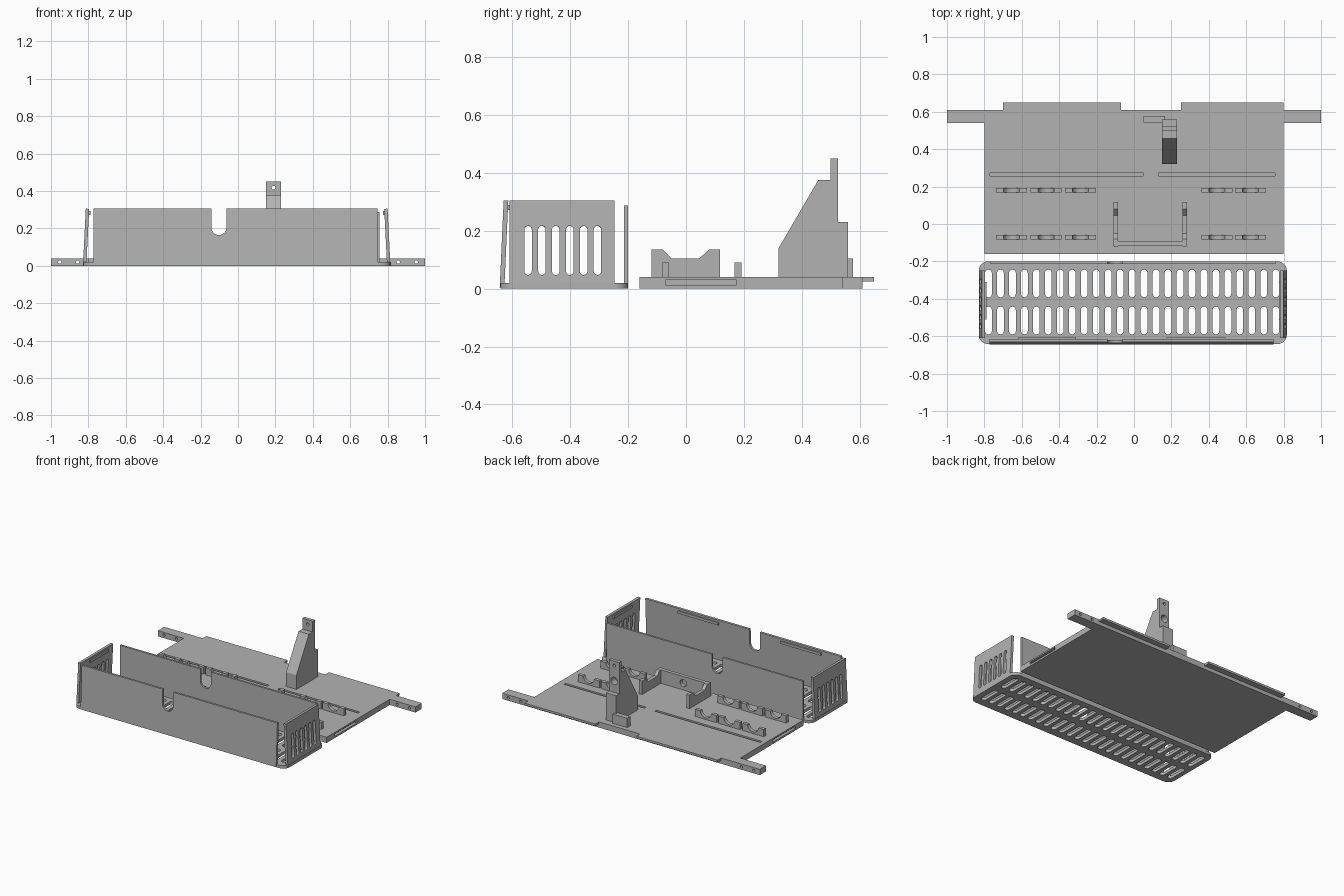
import bpy, bmesh
from math import pi, cos, sin, radians
from mathutils import Matrix, Vector

if "Cube" in bpy.data.objects:
    bpy.data.objects.remove(bpy.data.objects["Cube"])

grey = bpy.data.materials.new("plain grey")
grey.diffuse_color = (0.45, 0.45, 0.45, 1)
grey.use_nodes = True
grey.node_tree.nodes["Principled BSDF"].inputs["Base Color"].default_value = grey.diffuse_color
X, Y, Z = Vector((1, 0, 0)), Vector((0, 1, 0)), Vector((0, 0, 1))


def evaluated_mesh(ob):
    bpy.context.view_layer.update()
    deps = bpy.context.evaluated_depsgraph_get()
    return bpy.data.meshes.new_from_object(ob.evaluated_get(deps))


def panel(name, outline, t, origin, u, v, holes=()):
    """Flat outline with holes, thickness t centred on the origin plane."""
    cu = bpy.data.curves.new(name, 'CURVE')
    cu.dimensions, cu.fill_mode, cu.extrude = '2D', 'BOTH', t / 2
    for loop in [outline, *holes]:
        sp = cu.splines.new('POLY')
        sp.points.add(len(loop) - 1)
        for p, (a, b) in zip(sp.points, loop):
            p.co = (a, b, 0, 1)
        sp.use_cyclic_u = True
    tmp = bpy.data.objects.new(name + "_curve", cu)
    bpy.context.collection.objects.link(tmp)
    me = evaluated_mesh(tmp)
    bpy.data.objects.remove(tmp)
    n = u.cross(v).normalized()
    m = Matrix((u, v, n)).transposed().to_4x4()
    m.translation = origin
    bm = bmesh.new()
    bm.from_mesh(me)
    bmesh.ops.remove_doubles(bm, verts=bm.verts, dist=1e-5)
    bm.transform(m)
    bmesh.ops.recalc_face_normals(bm, faces=bm.faces)
    bm.to_mesh(me)
    bm.free()
    me.materials.clear()
    me.materials.append(grey)
    ob = bpy.data.objects.new(name, me)
    bpy.context.collection.objects.link(ob)
    return ob


def rect(a0, a1, b0, b1):
    return [(a0, b0), (a1, b0), (a1, b1), (a0, b1)]


def box(name, x0, x1, y0, y1, z0, z1):
    return panel(name, rect(x0, x1, y0, y1), z1 - z0, Vector((0, 0, (z0 + z1) / 2)), X, Y)


def arc(a, b, r, start, end, n=10):
    return [(a + r * cos(start + (end - start) * i / n),
             b + r * sin(start + (end - start) * i / n)) for i in range(n + 1)]


def circle(a, b, r, n=20):
    return arc(a, b, r, 0, 2 * pi, n)[:-1]


def slot(a, b0, b1, r):
    return arc(a, b1 - r, r, 0, pi) + arc(a, b0 + r, r, pi, 2 * pi)


def rounded(a0, a1, b0, b1, r):
    return (arc(a1 - r, b1 - r, r, 0, pi / 2) + arc(a0 + r, b1 - r, r, pi / 2, pi)
            + arc(a0 + r, b0 + r, r, pi, 1.5 * pi) + arc(a1 - r, b0 + r, r, 1.5 * pi, 2 * pi))


def cut(ob, cutters):
    for c in cutters:
        mod = ob.modifiers.new("cut", 'BOOLEAN')
        mod.object, mod.operation, mod.solver = c, 'DIFFERENCE', 'EXACT'
    me = evaluated_mesh(ob)
    ob.modifiers.clear()
    ob.data = me
    for c in cutters:
        bpy.data.objects.remove(c)


# Base plate with two top grooves and a groove in each side edge
plate = box("base_plate", -0.80, 0.80, -0.16, 0.61, 0, 0.04)
cut(plate, [box("groove", -0.77, 0.05, 0.256, 0.274, 0.02, 0.06),
            box("groove", 0.13, 0.755, 0.256, 0.274, 0.02, 0.06)]
    + [box("groove", s - 0.02, s + 0.02, -0.07, 0.175, 0.013, 0.03) for s in (-0.8, 0.8)])

# Rear tabs and drilled side arms
box("rear_tab_left", -0.70, -0.07, 0.605, 0.65, 0.025, 0.04)
box("rear_tab_right", 0.25, 0.80, 0.605, 0.65, 0.025, 0.04)
for side, s in (("left", -1), ("right", 1)):
    panel("side_arm_" + side, rect(min(s, s * 0.8), max(s, s * 0.8), 0, 0.04), 0.07,
          Vector((0, 0.575, 0)), X, Z,
          [circle(s * a, 0.02, 0.009) for a in (0.857, 0.953)])

# Small cradles in two rows
for y in (0.18, -0.07):
    for x in (-0.655, -0.47, -0.287, 0.443, 0.622):
        top = arc(x, 0.095, 0.043, -0.1, -pi + 0.1, 12)
        panel("small_cradle", [(x - 0.083, 0.035), (x + 0.083, 0.035), (x + 0.083, 0.09)]
              + top + [(x - 0.083, 0.09)], 0.024, Vector((0, y, 0)), X, Z)

# Large U-shaped holder: two notched cheeks and a drilled cross wall
cheek = [(-0.12, 0.035), (0.117, 0.035), (0.117, 0.135), (0.08, 0.135),
         (0.045, 0.104), (-0.05, 0.104), (-0.08, 0.135), (-0.12, 0.135)]
for x in (-0.097, 0.272):
    panel("holder_cheek", cheek, 0.025, Vector((x, 0, 0)), Y, Z)
panel("holder_wall", rect(-0.085, 0.26, 0.035, 0.135), 0.026, Vector((0, -0.104, 0)), X, Z,
      [circle(0.085, 0.088, 0.025)])

# Tall bracket with sloped front and drilled upright
side = [(0.32, 0.035), (0.56, 0.035), (0.56, 0.23), (0.525, 0.23), (0.525, 0.45),
        (0.50, 0.45), (0.50, 0.375), (0.457, 0.375), (0.32, 0.14)]
bracket = panel("tall_bracket", side, 0.08, Vector((0.19, 0, 0)), Y, Z)
cut(bracket, [panel("drill", circle(0.19, 0.418, 0.01), 0.1, Vector((0, 0.51, 0)), X, Z),
              panel("drill", circle(0.19, 0.31, 0.026), 0.1, Vector((0, 0.525, 0)), X, Z)])
box("bracket_foot", 0.052, 0.165, 0.543, 0.578, 0.035, 0.105)

# Tray floor with two rows of slots
vents = [slot(-0.778 + 0.064 * i, b, b + 0.148, 0.018)
         for i in range(25) for b in (-0.392, -0.59)]
panel("tray_floor", rounded(-0.83, 0.817, -0.642, -0.2, 0.05), 0.02,
      Vector((0, 0, 0.01)), X, Y, vents)


# Long tray walls with a round-bottomed notch
def long_wall(name, a0, a1, h, t, origin, v):
    notch = arc(-0.102, 0.205, 0.041, 0, -pi, 14)
    panel(name, [(a0, 0.003), (a1, 0.003), (a1, h), (-0.061, h)] + notch
          + [(-0.143, h), (a0, h)], t, origin, X, v)


long_wall("tray_front_wall", -0.772, 0.747, 0.305, 0.016, Vector((0, -0.636, 0)),
          Vector((0, 0.045, 1)))
long_wall("tray_back_wall", -0.768, 0.757, 0.288, 0.014, Vector((0, -0.207, 0)), Z)

# Snap rails inside the front wall
for a0, a1 in ((-0.62, -0.31), (0.175, 0.49)):
    box("snap_rail", a0, a1, -0.62, -0.607, 0.272, 0.29)

# Vented end walls, leaning inward, each with a small snap rail
for name, x, lean in (("left", -0.82, 1), ("right", 0.806, -1)):
    panel("tray_end_wall_" + name, rect(-0.61, -0.248, 0.003, 0.305), 0.018,
          Vector((x, 0, 0)), Y, Vector((lean * 0.05, 0, 1)),
          [slot(-0.546 + 0.048 * i, 0.047, 0.217, 0.013) for i in range(6)])
    xr = x + lean * 0.026
    box("end_snap_rail", xr - 0.006, xr + 0.006, -0.51, -0.31, 0.272, 0.292)

# Smooth the round cut-outs while keeping the edges sharp
bpy.ops.object.select_all(action='SELECT')
bpy.context.view_layer.objects.active = plate
bpy.ops.object.shade_smooth_by_angle(angle=radians(30))
